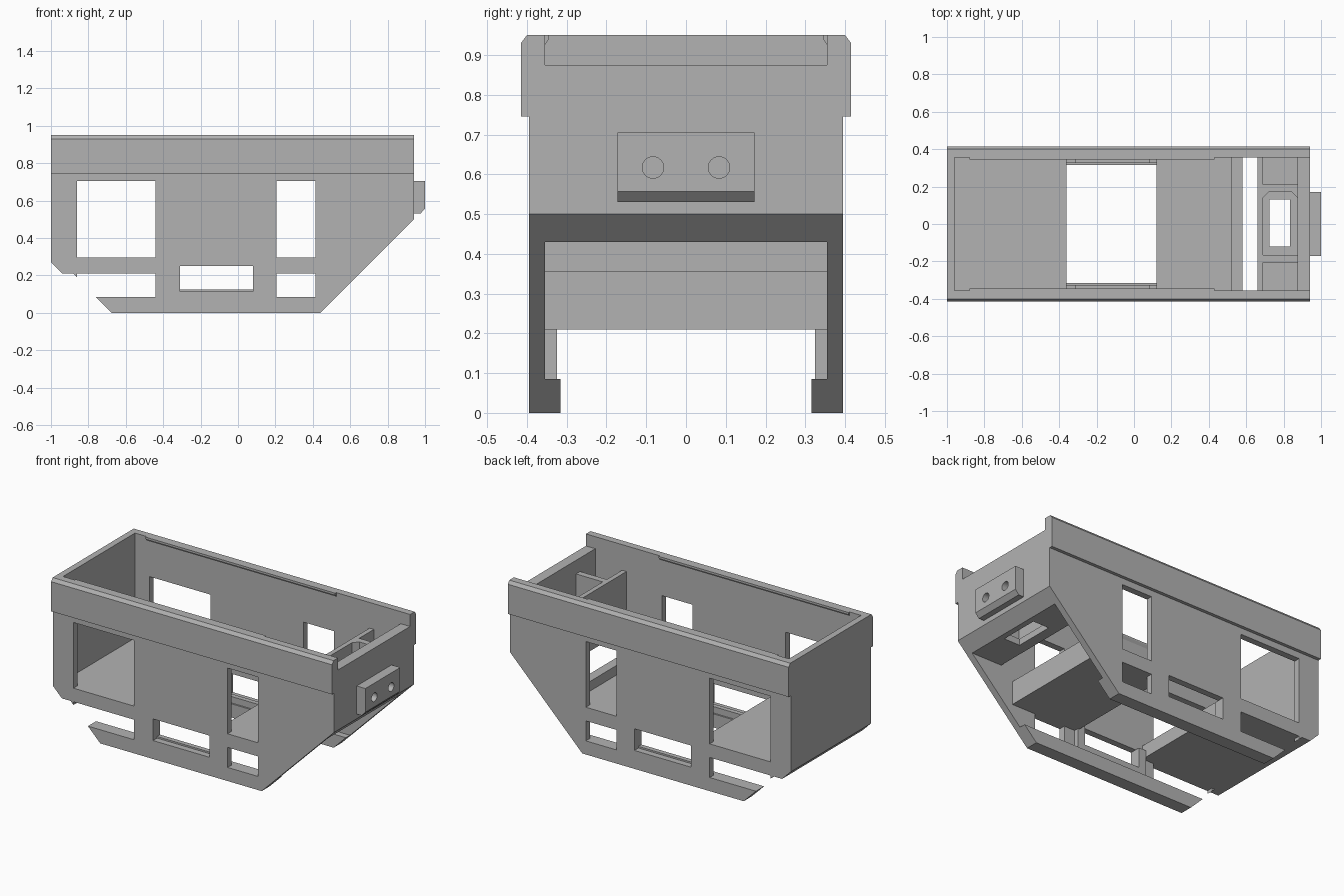
import bpy, bmesh, math
from mathutils import Vector

cube = bpy.data.objects.get("Cube")
if cube:
    bpy.data.objects.remove(cube, do_unlink=True)

grey = bpy.data.materials.new("plain grey")
grey.use_nodes = True
COLOUR = (0.45, 0.45, 0.45, 1)
grey.diffuse_color = COLOUR
for node in grey.node_tree.nodes:
    if node.type == 'BSDF_PRINCIPLED':
        node.inputs["Base Color"].default_value = COLOUR


def prism(name, profile, a, b, axis='Y'):
    """Extrude a profile from a to b; (x, z) along Y, (y, z) along X, (x, y) along Z."""
    def place(p, t):
        return {'Y': (p[0], t, p[1]), 'X': (t, p[0], p[1]), 'Z': (p[0], p[1], t)}[axis]
    bm = bmesh.new()
    base = bm.faces.new([bm.verts.new(place(p, a)) for p in profile])
    out = bmesh.ops.extrude_face_region(bm, geom=[base])
    moved = [v for v in out["geom"] if isinstance(v, bmesh.types.BMVert)]
    step = Vector(place((0, 0), b - a))
    bmesh.ops.translate(bm, verts=moved, vec=step)
    bmesh.ops.recalc_face_normals(bm, faces=bm.faces)
    mesh = bpy.data.meshes.new(name)
    bm.to_mesh(mesh)
    bm.free()
    mesh.materials.append(grey)
    ob = bpy.data.objects.new(name, mesh)
    bpy.context.collection.objects.link(ob)
    return ob


def rect(x0, x1, z0, z1):
    return [(x0, z0), (x1, z0), (x1, z1), (x0, z1)]


def cut(ob, cutters):
    """Subtract each cutter, then discard it."""
    bpy.context.view_layer.objects.active = ob
    for c in cutters:
        c.hide_render = True
        mod = ob.modifiers.new("cut", 'BOOLEAN')
        mod.operation = 'DIFFERENCE'
        mod.solver = 'EXACT'
        mod.object = c
        bpy.ops.object.modifier_apply(modifier=mod.name)
        bpy.data.objects.remove(c, do_unlink=True)


IN, OUT = 0.355, 0.395

wall_profile = [(-1, 0.95), (-1, 0.27), (-0.94, 0.21), (-0.88, 0.21), (-0.86, 0.19),
                (-0.86, 0.21), (-0.44, 0.21), (-0.44, 0.085), (-0.76, 0.085),
                (-0.675, 0), (0.44, 0), (0.94, 0.5), (0.94, 0.95)]
windows = [rect(-0.86, -0.44, 0.295, 0.705), rect(0.205, 0.415, 0.295, 0.705),
           rect(0.205, 0.415, 0.085, 0.21), rect(-0.31, 0.08, 0.115, 0.25)]

for side, s in (("right", -1), ("left", 1)):
    # side wall with its window openings
    wall = prism(side + "_side_wall", wall_profile, s * IN, s * OUT)
    cut(wall, [prism("cutter", w, s * 0.3, s * 0.45) for w in windows])
    # outer band with chamfered top
    prism(side + "_upper_band", [(s * OUT, 0.745), (s * 0.415, 0.745), (s * 0.415, 0.93),
          (s * 0.4, 0.95), (s * OUT, 0.95)], -1, 0.94, 'X')
    # thin snap lip inside the rim
    prism(side + "_rim_lip", [(s * IN, 0.95), (s * 0.345, 0.95), (s * 0.345, 0.94),
          (s * IN, 0.925)], -0.88, 0.43, 'X')
    # thick bottom rail
    prism(side + "_bottom_rail", [(-0.76, 0.085), (-0.675, 0), (0.44, 0), (0.525, 0.085)],
          s * 0.315, s * IN)
    # posts and ledge around the lower window
    for label, x in (("rear", -0.36), ("front", 0.08)):
        prism(f"{side}_{label}_post", rect(x, x + 0.05, 0.085, 0.25), s * 0.325, s * IN)
    prism(side + "_window_ledge", rect(-0.31, 0.08, 0.085, 0.125), s * 0.325, s * IN)

# rear panel folded into the rear floor
prism("rear_panel_and_floor", [(-1, 0.95), (-1, 0.27), (-0.94, 0.21), (-0.36, 0.21),
      (-0.36, 0.295), (-0.96, 0.295), (-0.96, 0.95)], -IN, IN)

# front floor with raised edge
prism("front_floor", [(0.12, 0.21), (0.58, 0.21), (0.58, 0.355), (0.52, 0.355),
      (0.52, 0.295), (0.12, 0.295)], -IN, IN)

# front panel, shelf and partition in one tray
tray = prism("front_tray", [(0.94, 0.875), (0.94, 0.5), (0.87, 0.43), (0.66, 0.43),
             (0.66, 0.79), (0.69, 0.79), (0.69, 0.47), (0.875, 0.47), (0.875, 0.875)], -IN, IN)
cut(tray, [prism("cutter", rect(0.725, 0.835, -0.12, 0.13), 0.4, 0.52, 'Z')])

# ribs and corner fillets of the tray pocket
for name, y in (("right_rib", -0.205), ("left_rib", 0.17)):
    prism(name, rect(0.69, 0.875, 0.47, 0.79), y, y + 0.04)
for name, x, d in (("rear_fillet", 0.69, 0.03), ("front_fillet", 0.875, -0.03)):
    prism(name, [(x, 0.17), (x + d, 0.17), (x, 0.14)], 0.47, 0.79, 'Z')

# bumper block with two round sockets
block = prism("bumper_block", [(0.94, 0.53), (0.975, 0.53), (1, 0.557), (1, 0.705),
              (0.94, 0.705)], -0.172, 0.172)
circle = [(0.027 * math.cos(i * math.tau / 32), 0.617 + 0.027 * math.sin(i * math.tau / 32))
          for i in range(32)]
cut(block, [prism("cutter", [(y + c, z) for c, z in circle], 0.95, 1.05, 'X')
            for y in (-0.083, 0.083)])
